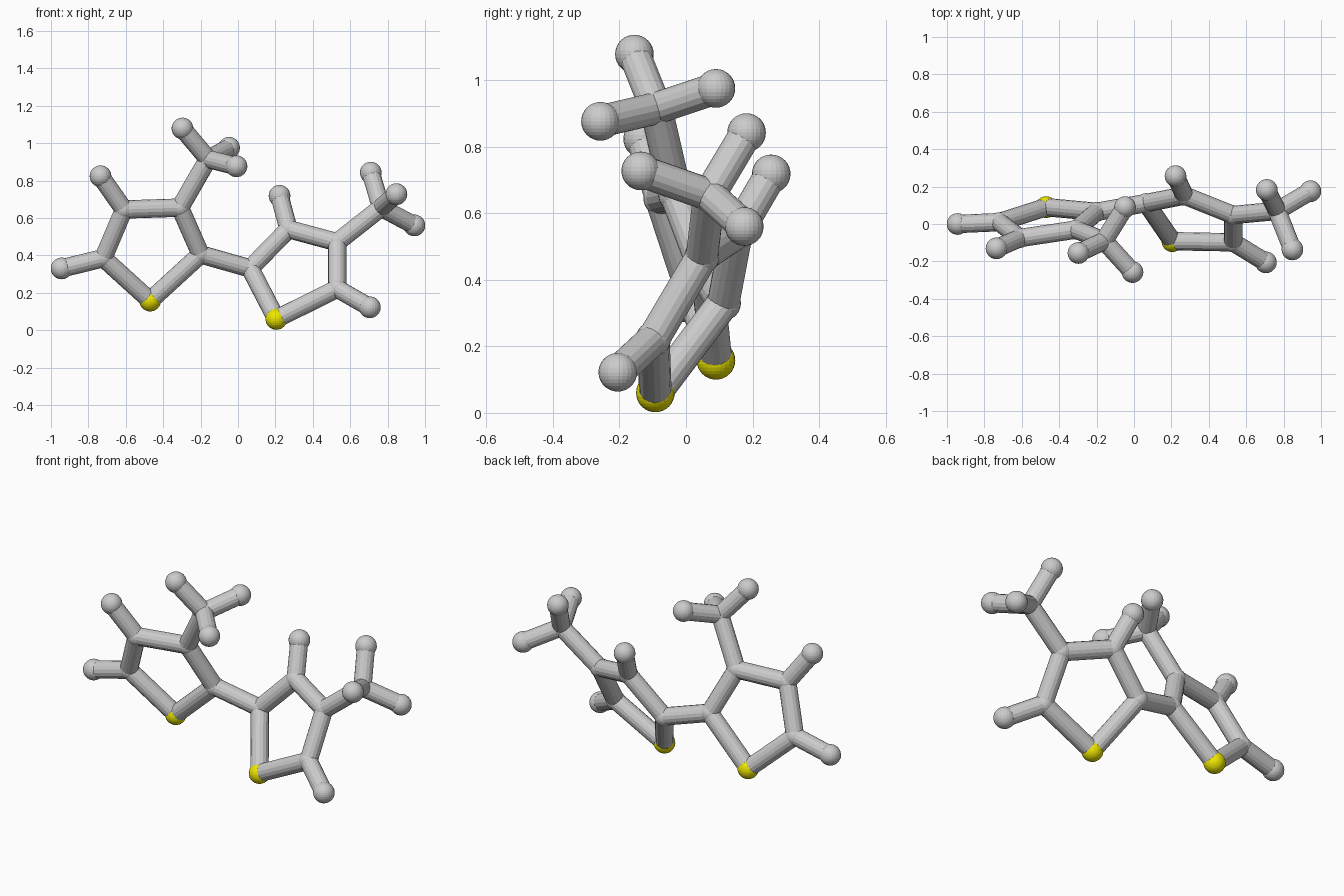
import bpy, bmesh
from mathutils import Vector, Matrix

if "Cube" in bpy.data.objects:
    bpy.data.objects.remove(bpy.data.objects["Cube"])

BOND_R = 0.049

# Atom centres: two five-sided rings, each with a side group
left = {
    "sulfur": (-0.47, 0.09, 0.158), "c2": (-0.20, 0.065, 0.405), "c3": (-0.31, -0.03, 0.655),
    "c4": (-0.61, -0.075, 0.645), "c5": (-0.72, 0.01, 0.385),
    "methyl": (-0.16, -0.09, 0.915),
    "h4": (-0.735, -0.13, 0.823), "h5": (-0.943, 0.0, 0.33),
    "hm1": (-0.297, -0.155, 1.078), "hm2": (-0.048, 0.09, 0.975), "hm3": (-0.008, -0.257, 0.876),
}
right = {
    "sulfur": (0.205, -0.092, 0.06), "c2": (0.065, 0.112, 0.33), "c3": (0.27, 0.152, 0.54),
    "c4": (0.53, 0.048, 0.47), "c5": (0.53, -0.098, 0.222),
    "methyl": (0.765, 0.07, 0.655),
    "h3": (0.222, 0.256, 0.718), "h5": (0.705, -0.205, 0.122),
    "hm1": (0.71, 0.182, 0.842), "hm2": (0.847, -0.136, 0.727), "hm3": (0.943, 0.175, 0.56),
}
ring = [("sulfur", "c2"), ("c2", "c3"), ("c3", "c4"), ("c4", "c5"), ("c5", "sulfur"),
        ("methyl", "hm1"), ("methyl", "hm2"), ("methyl", "hm3"), ("c5", "h5")]
left_bonds = ring + [("c3", "methyl"), ("c4", "h4")]
right_bonds = ring + [("c4", "methyl"), ("c3", "h3")]

yellow = bpy.data.materials.new("yellow")
yellow.diffuse_color = (0.85, 0.8, 0.0, 1)
yellow.use_nodes = True
yellow.node_tree.nodes["Principled BSDF"].inputs["Base Color"].default_value = yellow.diffuse_color


def finish(bm, name, mat=None):
    mesh = bpy.data.meshes.new(name)
    bm.to_mesh(mesh)
    bm.free()
    ob = bpy.data.objects.new(name, mesh)
    bpy.context.collection.objects.link(ob)
    if mat:
        mesh.materials.append(mat)


def balls(name, points, radius, mat=None):
    bm = bmesh.new()
    for p in points:
        bmesh.ops.create_uvsphere(bm, u_segments=24, v_segments=16, radius=radius,
                                  matrix=Matrix.Translation(p))
    finish(bm, name, mat)


def sticks(name, pairs):
    bm = bmesh.new()
    for a, b in pairs:
        a, b = Vector(a), Vector(b)
        d = b - a
        m = Matrix.Translation((a + b) / 2) @ d.to_track_quat('Z', 'Y').to_matrix().to_4x4()
        bmesh.ops.create_cone(bm, cap_ends=True, segments=16, radius1=BOND_R,
                              radius2=BOND_R, depth=d.length, matrix=m)
    finish(bm, name)


# Balls and sticks for each half
for side, atoms, bonds in (("left", left, left_bonds), ("right", right, right_bonds)):
    balls(side + "_sulfur_atom", [atoms["sulfur"]], 0.058, yellow)
    balls(side + "_hydrogen_atoms", [p for k, p in atoms.items() if k[0] == "h"], 0.058)
    balls(side + "_carbon_atoms", [p for k, p in atoms.items() if k[0] in "cm"], 0.053)
    sticks(side + "_bonds", [(atoms[a], atoms[b]) for a, b in bonds])

# Bond joining the two rings
sticks("linking_bond", [(left["c2"], right["c2"])])
